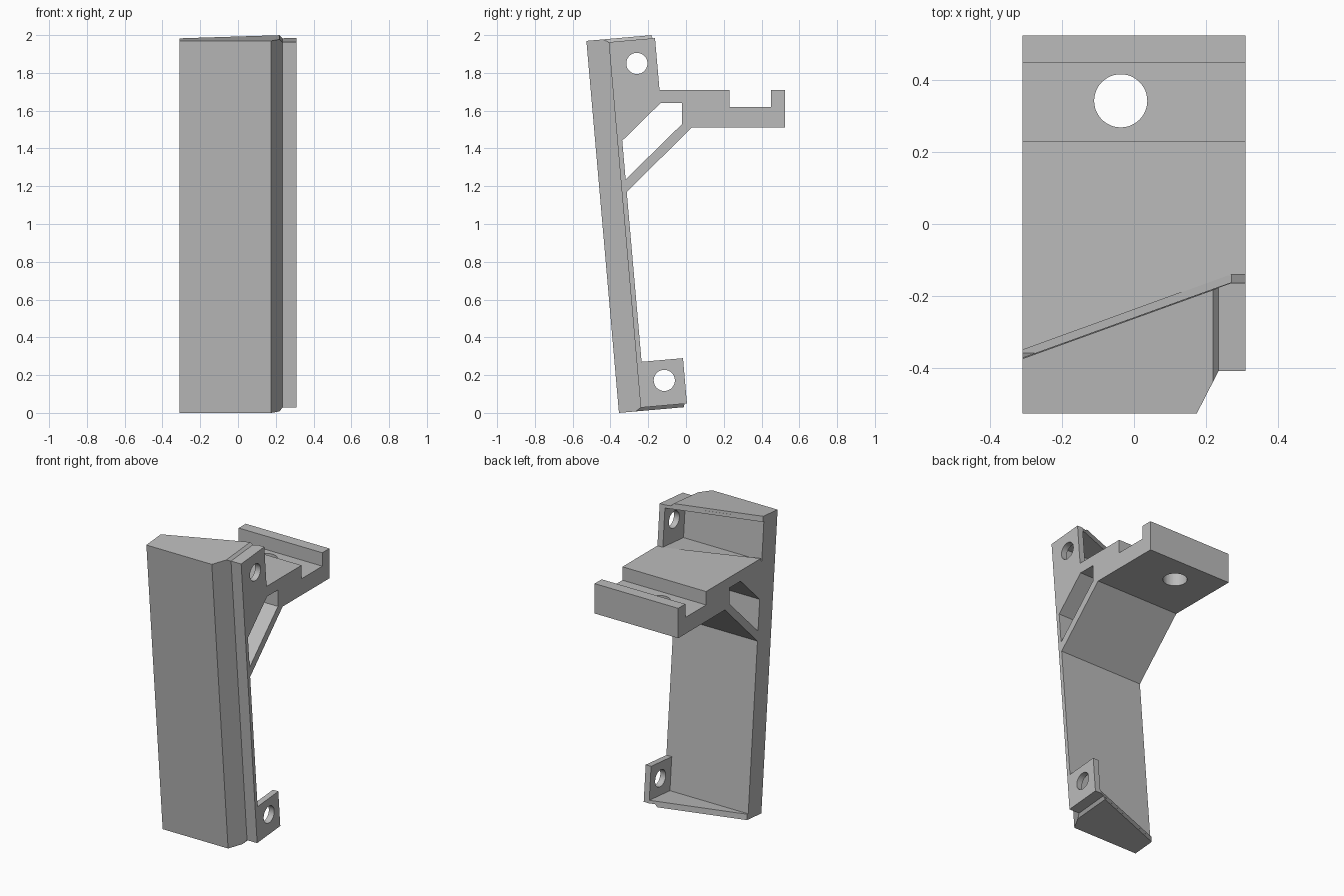
import bpy, bmesh, math
from mathutils import Vector, Matrix

old = bpy.data.objects.get("Cube")
if old:
    bpy.data.objects.remove(old, do_unlink=True)

grey = bpy.data.materials.new("plain grey")
grey.use_nodes = True
grey.diffuse_color = (0.5, 0.5, 0.5, 1)
grey.node_tree.nodes["Principled BSDF"].inputs["Base Color"].default_value = (0.5, 0.5, 0.5, 1)

# Leaning frame: x across, v towards the back, u up along the panel
LEAN = Matrix.Translation((0, -0.355, 0)) @ Matrix.Rotation(math.radians(5), 4, 'X')
HALF = 0.31      # half width
BACK = 0.143     # back plane of the panel
DEEP = 0.363     # back edge of the tabs
LOW, HIGH = 0.018, 1.96
TAB_X = 0.27     # inner side of the tabs


def loft(name, rings, matrix=None):
    """Closed solid through rings with equal point counts."""
    bm = bmesh.new()
    loops = [[bm.verts.new(p) for p in ring] for ring in rings]
    n = len(loops[0])
    bm.faces.new(loops[0])
    bm.faces.new(loops[-1])
    for a, b in zip(loops, loops[1:]):
        for i in range(n):
            j = (i + 1) % n
            bm.faces.new((a[i], a[j], b[j], b[i]))
    if matrix:
        bm.transform(matrix)
    bmesh.ops.recalc_face_normals(bm, faces=bm.faces)
    mesh = bpy.data.meshes.new(name)
    bm.to_mesh(mesh)
    bm.free()
    mesh.materials.append(grey)
    obj = bpy.data.objects.new(name, mesh)
    bpy.context.collection.objects.link(obj)
    return obj


def upright(name, outline, u0, u1):
    """Extrude an (x, v) outline along the lean."""
    return loft(name, [[(x, v, u) for x, v in outline] for u in (u0, u1)], LEAN)


def across(name, outline, x0, x1):
    """Extrude a (y, z) outline along x."""
    return loft(name, [[(x, y, z) for y, z in outline] for x in (x0, x1)])


def circle(a, b, r, n=48):
    return [(a + r * math.cos(i * math.tau / n), b + r * math.sin(i * math.tau / n))
            for i in range(n)]


def cut(obj, cutters):
    """Subtract cutters, bake the result and remove the cutters."""
    for c in cutters:
        c.hide_render = True
        m = obj.modifiers.new("cut", 'BOOLEAN')
        m.operation, m.solver, m.object = 'DIFFERENCE', 'EXACT', c
    graph = bpy.context.evaluated_depsgraph_get()
    baked = bpy.data.meshes.new_from_object(obj.evaluated_get(graph))
    obj.modifiers.clear()
    obj.data = baked
    for c in cutters:
        bpy.data.objects.remove(c, do_unlink=True)


def back_y(z):
    """y of the panel's back plane at height z."""
    p = LEAN @ Vector((0, BACK, 0))
    return p.y - (z - p.z) * math.tan(math.radians(5))


# Main leaning panel with chamfered front and stepped side
upright("panel", [(-HALF, 0), (0.175, 0), (0.235, 0.117), (HALF, 0.117),
                  (HALF, BACK), (-HALF, BACK)], LOW, HIGH)

# Wedge-shaped end caps with bevelled side, and the ledges inside them
wide = [(-HALF, 0), (0.175, 0), (0.235, 0.117), (0.235, 0.35), (-HALF, 0.153)]
narrow = [(-HALF, 0), (0.175, 0), (0.22, 0.088), (0.22, 0.345), (-HALF, 0.153)]
ledge = [(-HALF, BACK), (HALF, BACK), (HALF, DEEP), (TAB_X, DEEP), (-HALF, 0.153)]
for label, inner, outer, side in (("top", HIGH, 1.977, -1), ("bottom", LOW, 0, 1)):
    loft(label + "_cap", [[(x, v, inner) for x, v in wide],
                          [(x, v, outer) for x, v in narrow]], LEAN)
    upright(label + "_ledge", ledge, inner, inner + side * 0.02)

# Screw tabs with round holes
tab = [(TAB_X, BACK), (HALF, BACK), (HALF, DEEP), (TAB_X, DEEP)]
for label, u0, u1, y, z in (("upper", 1.675, HIGH, -0.26, 1.85),
                            ("lower", LOW, 0.259, -0.115, 0.172)):
    part = upright(label + "_tab", tab, u0, u1)
    cut(part, [across("tab_hole", circle(y, z, 0.056), 0.2, 0.4)])

# Shelf with a groove, lip and diagonal brace
shelf = across("shelf_bracket", [
    (back_y(1.71), 1.71), (0.23, 1.71), (0.23, 1.62), (0.45, 1.62),
    (0.45, 1.71), (0.525, 1.71), (0.525, 1.51), (0.03, 1.51),
    (back_y(1.17), 1.17)], -HALF, HALF)
opening = across("brace_opening", [
    (back_y(1.44) - 0.001, 1.44), (-0.135, 1.64), (-0.02, 1.64),
    (-0.02, 1.53), (back_y(1.235) - 0.001, 1.235)], -0.4, 0.4)
shelf_hole = loft("shelf_hole", [[(x, y, z) for x, y in circle(-0.037, 0.343, 0.074)]
                                 for z in (1.4, 1.8)])
pocket = upright("pocket", [(-0.33, 0.13), (TAB_X, 0.13), (TAB_X, DEEP),
                            (-0.33, 0.146)], 1.685, 1.9)
cut(shelf, [opening, shelf_hole, pocket])
